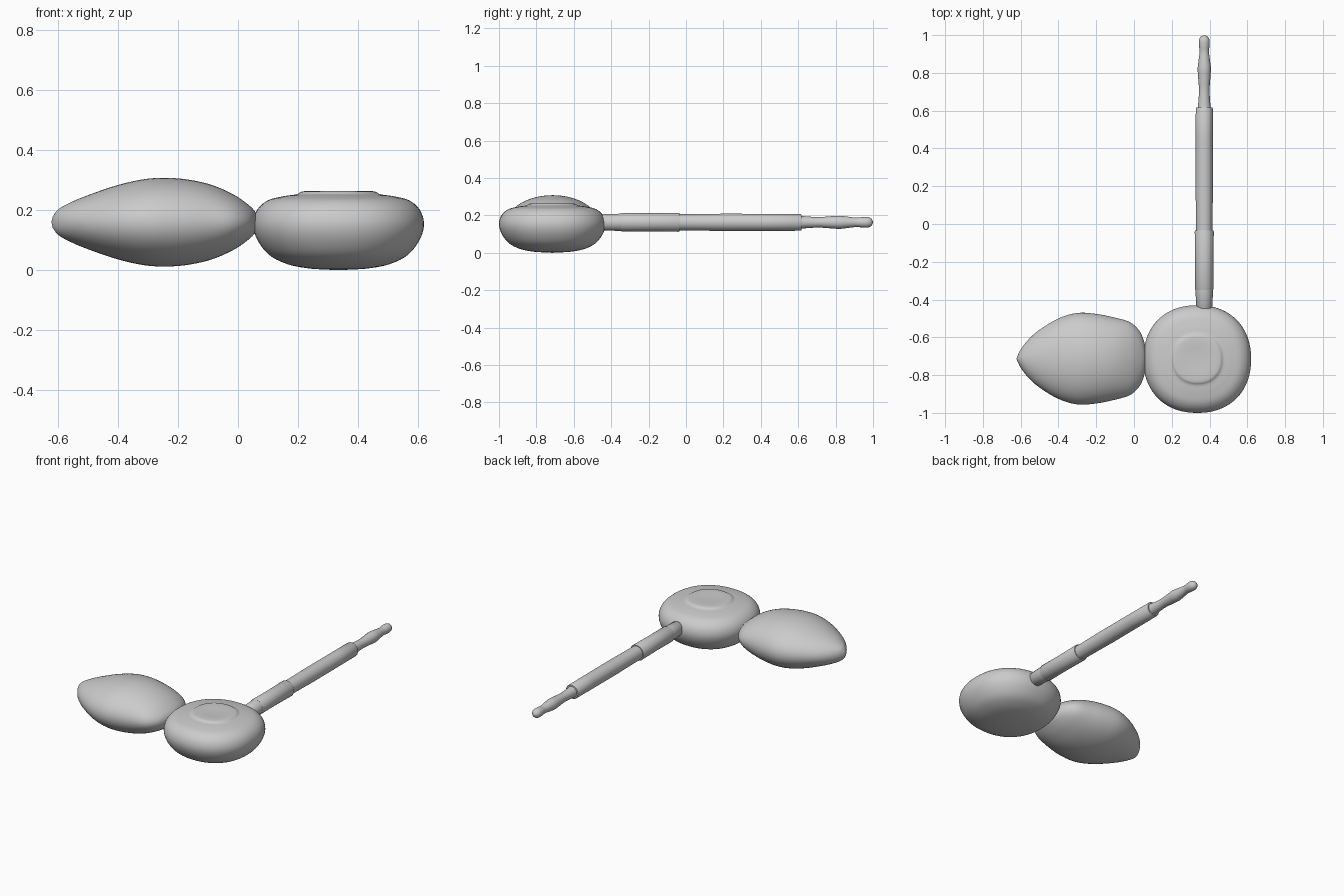
import bpy, bmesh, math
from mathutils import Vector

if "Cube" in bpy.data.objects:
    bpy.data.objects.remove(bpy.data.objects["Cube"])

grey = bpy.data.materials.new("light grey")
grey.diffuse_color = (0.6, 0.6, 0.6, 1)
grey.use_nodes = True
grey.node_tree.nodes["Principled BSDF"].inputs["Base Color"].default_value = grey.diffuse_color


def smooth(points, steps=5):
    """Catmull-Rom resampling of a short profile."""
    p = [Vector(q) for q in points]
    p = [2 * p[0] - p[1]] + p + [2 * p[-1] - p[-2]]
    out = []
    for i in range(1, len(p) - 2):
        a, b, c, d = p[i - 1:i + 3]
        for k in range(steps):
            t = k / steps
            out.append(0.5 * (2 * b + (c - a) * t + (2 * a - 5 * b + 4 * c - d) * t * t
                              + (3 * b - a - 3 * c + d) * t ** 3))
    return out + [p[-2]]


def loft(name, rings, start, end, angle=40):
    """Skin closed rings and close both ends to a pole point."""
    bm = bmesh.new()
    rows = [[bm.verts.new(co) for co in ring] for ring in rings]
    n = len(rows[0])
    for r0, r1 in zip(rows, rows[1:]):
        for i in range(n):
            j = (i + 1) % n
            bm.faces.new((r0[i], r0[j], r1[j], r1[i]))
    for row, tip in ((rows[0], start), (rows[-1], end)):
        pole = bm.verts.new(tip)
        for i in range(n):
            bm.faces.new((row[i], row[(i + 1) % n], pole))
    bmesh.ops.recalc_face_normals(bm, faces=bm.faces)
    mesh = bpy.data.meshes.new(name)
    bm.to_mesh(mesh)
    bm.free()
    mesh.materials.append(grey)
    ob = bpy.data.objects.new(name, mesh)
    bpy.context.collection.objects.link(ob)
    bpy.ops.object.select_all(action='DESELECT')
    ob.select_set(True)
    bpy.context.view_layer.objects.active = ob
    bpy.ops.object.shade_smooth_by_angle(angle=math.radians(angle))
    return ob


def unit_ring(n, power=2.0):
    """Unit circle, or a slightly squared one for power above 2."""
    e = 2 / power
    out = []
    for i in range(n):
        a = 2 * math.pi * i / n
        c, s = math.cos(a), math.sin(a)
        out.append((math.copysign(abs(c) ** e, c), math.copysign(abs(s) ** e, s)))
    return out


# Round flattened body: (radius, height) profile, faint step on top
profile = smooth([(0.04, 0.002), (0.10, 0.006), (0.17, 0.020), (0.23, 0.050),
                  (0.270, 0.100), (0.285, 0.152), (0.272, 0.200), (0.235, 0.233),
                  (0.18, 0.247), (0.14, 0.253), (0.122, 0.262), (0.09, 0.264),
                  (0.04, 0.262)])
cx, cy = 0.335, -0.715
loft("round_cushion",
     [[(cx + r * u, cy + r * v, z) for u, v in unit_ring(72, 2.2)] for r, z in profile],
     (cx, cy, 0.0), (cx, cy, 0.261))

# Pointed bulb: (x, half width, half height) sections along x
sections = smooth([(-0.618, 0.012, 0.018), (-0.60, 0.048, 0.042), (-0.56, 0.100, 0.065),
                   (-0.50, 0.153, 0.090), (-0.40, 0.213, 0.124), (-0.30, 0.242, 0.145),
                   (-0.20, 0.237, 0.146), (-0.10, 0.217, 0.128), (-0.02, 0.192, 0.095),
                   (0.03, 0.145, 0.062), (0.055, 0.085, 0.038), (0.065, 0.03, 0.015)])
loft("pointed_bulb",
     [[(x, -0.713 + w * u, 0.160 + h * v) for u, v in unit_ring(64)] for x, w, h in sections],
     (-0.622, -0.713, 0.160), (0.067, -0.713, 0.160))


# Stick parts: (y, radius) profiles turned about one lengthwise axis
def turned(name, prof):
    rings = [[(0.372 + r * u, y, 0.163 + r * v) for u, v in unit_ring(32)] for y, r in prof]
    return loft(name, rings, (0.372, prof[0][0], 0.163), (0.372, prof[-1][0], 0.163))


turned("stick_end", [(-0.452, 0.038), (-0.446, 0.043), (-0.340, 0.0465)])
turned("stick_grip", [(-0.347, 0.047), (-0.342, 0.0495), (-0.20, 0.0485),
                      (-0.040, 0.0505), (-0.034, 0.048)])
turned("stick_shaft", [(-0.045, 0.043), (0.20, 0.046), (0.45, 0.0455), (0.612, 0.045),
                       (0.617, 0.042)])
turned("stick_tip", smooth([(0.61, 0.035), (0.65, 0.031), (0.71, 0.028), (0.77, 0.032),
                            (0.82, 0.035), (0.86, 0.031), (0.91, 0.025), (0.945, 0.028),
                            (0.972, 0.028), (0.990, 0.020), (0.999, 0.006)]))
